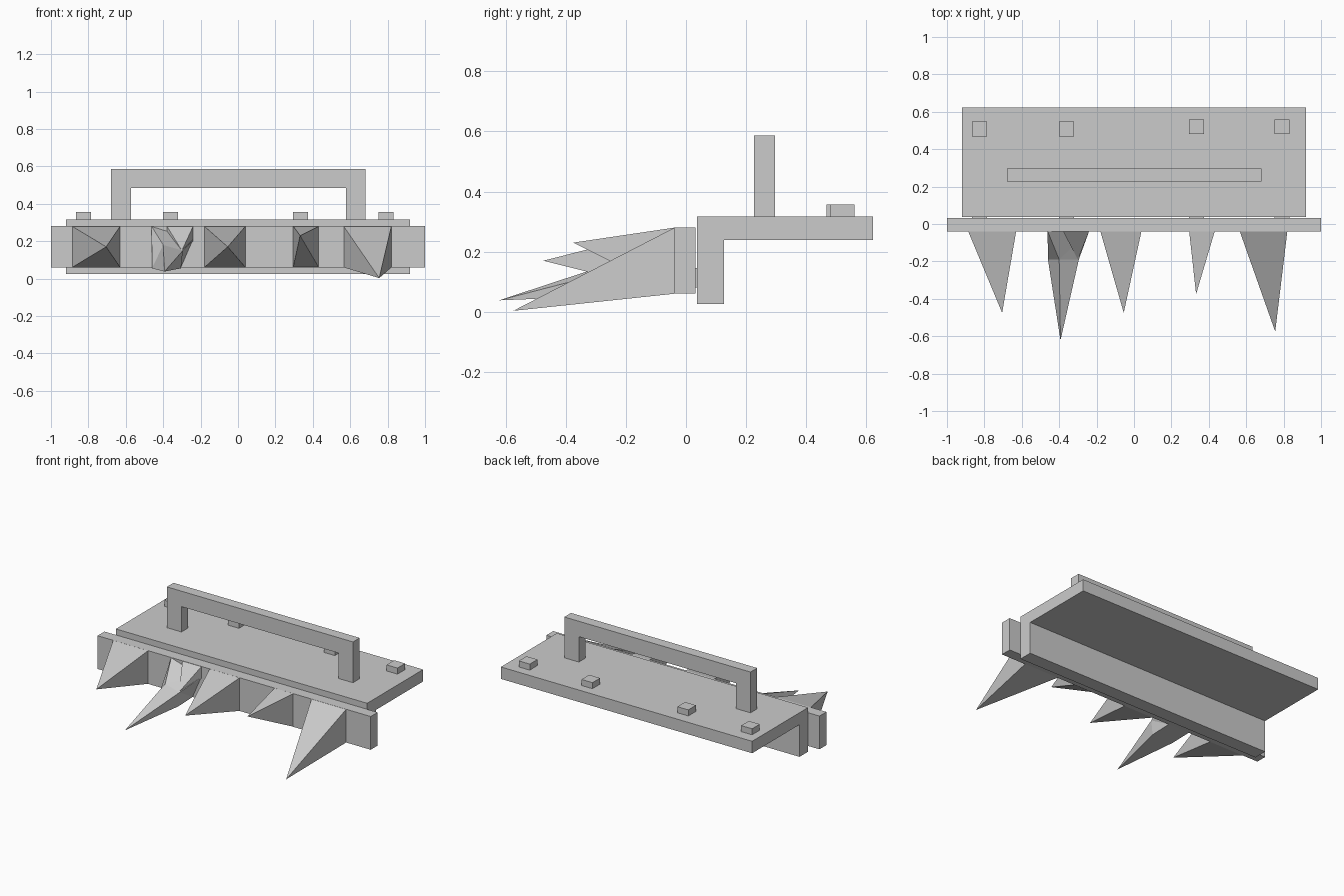
import bpy, bmesh

if "Cube" in bpy.data.objects:
    bpy.data.objects.remove(bpy.data.objects["Cube"])


def mesh_object(name, bm):
    bmesh.ops.recalc_face_normals(bm, faces=bm.faces)
    me = bpy.data.meshes.new(name)
    bm.to_mesh(me)
    bm.free()
    ob = bpy.data.objects.new(name, me)
    bpy.context.collection.objects.link(ob)
    return ob


def box(name, x0, x1, y0, y1, z0, z1):
    bm = bmesh.new()
    bmesh.ops.create_cube(bm, size=1)
    for v in bm.verts:
        v.co = (x0 + (v.co.x + .5) * (x1 - x0),
                y0 + (v.co.y + .5) * (y1 - y0),
                z0 + (v.co.z + .5) * (z1 - z0))
    return mesh_object(name, bm)


def prism(name, points, offset):
    bm = bmesh.new()
    face = bm.faces.new([bm.verts.new(p) for p in points])
    ext = bmesh.ops.extrude_face_region(bm, geom=[face], use_keep_orig=True)
    verts = [g for g in ext["geom"] if isinstance(g, bmesh.types.BMVert)]
    bmesh.ops.translate(bm, verts=verts, vec=offset)
    return mesh_object(name, bm)


def spike(name, rings, tip):
    # Skin a stack of quads, closing the last one to a point
    bm = bmesh.new()
    loops = [[bm.verts.new(p) for p in ring] for ring in rings]
    bm.faces.new(loops[0])
    for a, b in zip(loops, loops[1:]):
        for i in range(4):
            j = (i + 1) % 4
            bm.faces.new((a[i], a[j], b[j]))
            bm.faces.new((a[i], b[j], b[i]))
    apex = bm.verts.new(tip)
    last = loops[-1]
    for i in range(4):
        bm.faces.new((last[i], last[(i + 1) % 4], apex))
    return mesh_object(name, bm)


# L-shaped mounting bracket
prism("mounting_bracket",
      [(-.92, y, z) for y, z in ((.037, .025), (.127, .025), (.127, .238),
                                 (.622, .238), (.622, .317), (.037, .317))],
      (1.84, 0, 0))

# Carry handle
prism("handle",
      [(x, .227, z) for x, z in ((-.68, .317), (-.68, .587), (.683, .587), (.683, .317),
                                 (.577, .317), (.577, .485), (-.573, .485), (-.573, .317))],
      (0, .07, 0))

# Bolt heads on the plate, and the studs joining bar to bracket
for i, (x, y) in enumerate(((-.827, .507), (-.36, .507), (.333, .52), (.792, .52))):
    box(f"bolt_{i + 1}", x - .04, x + .04, y - .04, y + .04, .31, .357)
    box(f"stud_{i + 1}", x - .04, x + .04, .0, .04, .08, .145)

# Spiked front bar
box("front_bar", -1, 1, -.04, .032, .06, .28)

# Straight spikes
for i, (x0, x1, tip) in enumerate((
        (-.887, -.63, (-.705, -.475, .17)),
        (-.18, .04, (-.055, -.475, .17)),
        (.295, .432, (.332, -.375, .23)),
        (.565, .82, (.755, -.575, .003)))):
    spike(f"spike_{i + 1}",
          [[(x0, -.038, .06), (x1, -.038, .06), (x1, -.038, .28), (x0, -.038, .28)]], tip)

# Long bent spike
spike("bent_spike",
      [[(-.462, -.038, .06), (-.305, -.038, .06), (-.24, -.038, .21), (-.462, -.038, .28)],
       [(-.46, -.19, .055), (-.305, -.19, .055), (-.295, -.19, .15), (-.40, -.19, .18)]],
      (-.393, -.622, .038))
# Sloping shoulder of the bent spike
spike("spike_shoulder",
      [[(-.38, -.038, .2), (-.24, -.038, .2), (-.24, -.038, .28), (-.38, -.038, .28)]],
      (-.30, -.19, .15))
